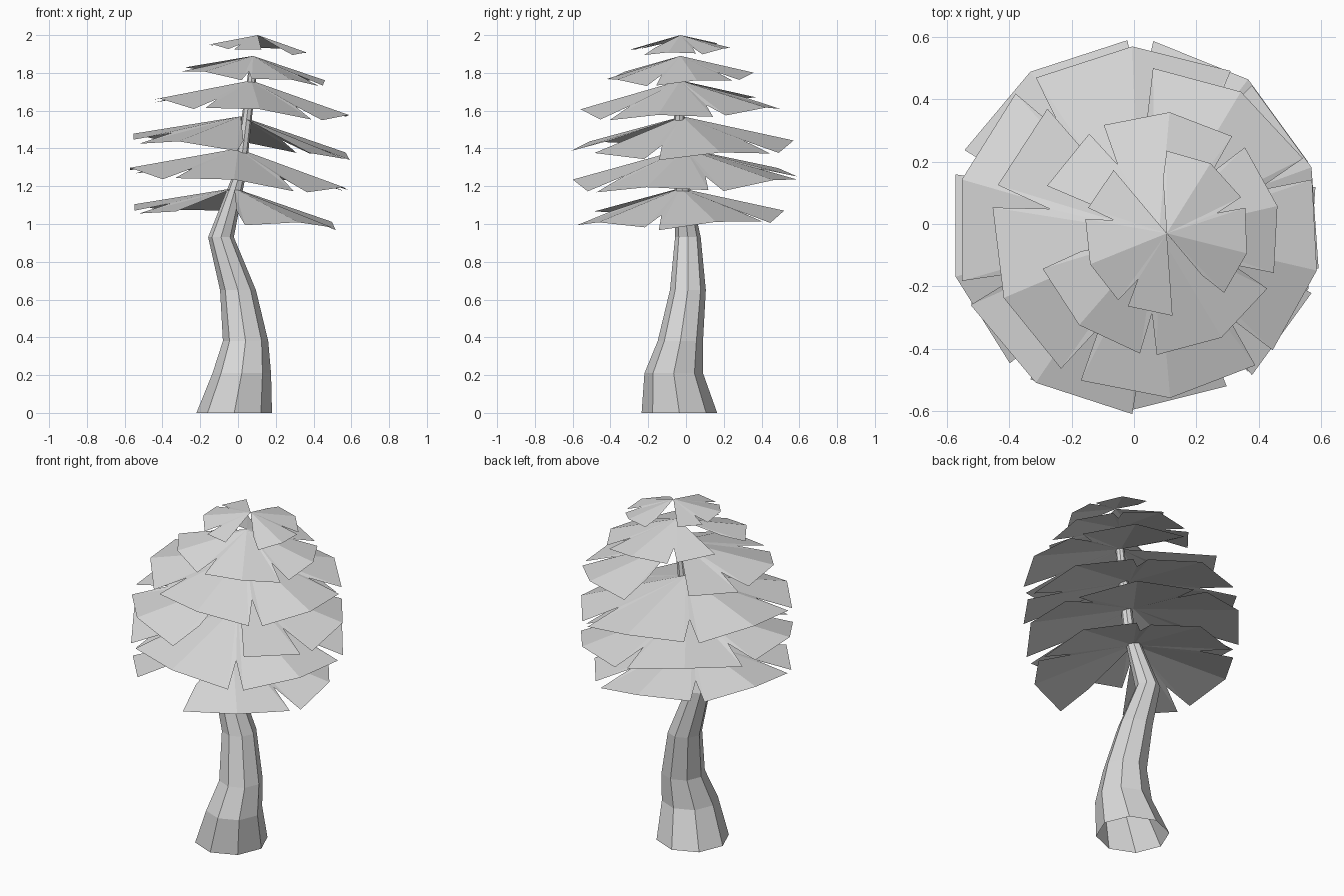
import bpy, bmesh, math, random
from math import cos, sin, radians

random.seed(4)
cube = bpy.data.objects.get("Cube")
if cube:
    bpy.data.objects.remove(cube, do_unlink=True)

grey = bpy.data.materials.new("pale_grey")
grey.use_nodes = True
grey.diffuse_color = (0.7, 0.7, 0.7, 1)
for node in grey.node_tree.nodes:
    if node.type == 'BSDF_PRINCIPLED':
        node.inputs["Base Color"].default_value = (0.7, 0.7, 0.7, 1)


def finish(bm, name):
    mesh = bpy.data.meshes.new(name)
    bm.to_mesh(mesh)
    bm.free()
    mesh.materials.append(grey)
    obj = bpy.data.objects.new(name, mesh)
    bpy.context.scene.collection.objects.link(obj)
    return obj


# Bent trunk: eight-sided rings (x, y, z, radius), open underneath
SIDES = 8
RINGS = [(-0.02, -0.035, 0.0, 0.2), (0.02, -0.065, 0.21, 0.155),
         (0.04, -0.03, 0.38, 0.12), (0.0, 0.01, 0.65, 0.095),
         (-0.09, 0.01, 0.93, 0.068), (0.01, -0.03, 1.27, 0.033),
         (0.035, -0.035, 1.47, 0.029), (0.085, -0.035, 1.87, 0.022)]
bm = bmesh.new()
loops = []
for x, y, z, r in RINGS:
    loops.append([bm.verts.new((x + r * cos(math.tau * i / SIDES),
                                y + r * sin(math.tau * i / SIDES), z))
                  for i in range(SIDES)])
for low, high in zip(loops, loops[1:]):
    for i in range(SIDES):
        j = (i + 1) % SIDES
        bm.faces.new((low[i], low[j], high[j], high[i]))
bm.faces.new(loops[-1])
finish(bm, "trunk")


# Foliage tier: five folded leaves joined at notches; "bare" lists absent half leaves
def foliage_tier(name, x, y, z, radius, turn, bare):
    bm = bmesh.new()
    apex = bm.verts.new((x, y, z))

    def rim_point(angle, reach, slope):
        dx, dy = reach * cos(radians(angle)), reach * sin(radians(angle))
        drop = slope * reach + 0.09 * dx - 0.03 * dy
        return bm.verts.new((x + dx, y + dy, z - drop))

    notches = [rim_point(turn + 72 * leaf - 36, radius * 0.66, 0.3)
               for leaf in range(5)]
    for leaf in range(5):
        middle = turn + 72 * leaf
        roll = random.uniform(-0.02, 0.02)
        tip = rim_point(middle, radius, 0.25)
        for half, side in enumerate((-1, 1)):
            if 2 * leaf + half in bare:
                continue
            corner = rim_point(middle + side * 32, radius, 0.3 + roll * side)
            notch = notches[(leaf + half) % 5]
            for a, b in ((tip, corner), (corner, notch)):
                bm.faces.new((apex, a, b) if side > 0 else (apex, b, a))
    finish(bm, name)


TIERS = [(-0.02, -0.03, 1.19, 0.55, 20, {7}), (0.0, -0.005, 1.4, 0.595, 52, set()),
         (0.015, -0.02, 1.57, 0.59, 20, {8}), (0.07, -0.03, 1.76, 0.53, 59, {2}),
         (0.08, -0.03, 1.89, 0.39, 13, {5}), (0.105, -0.03, 2.0, 0.265, 58, {2, 7})]
for n, tier in enumerate(TIERS, 1):
    foliage_tier(f"foliage_tier_{n}", *tier)
